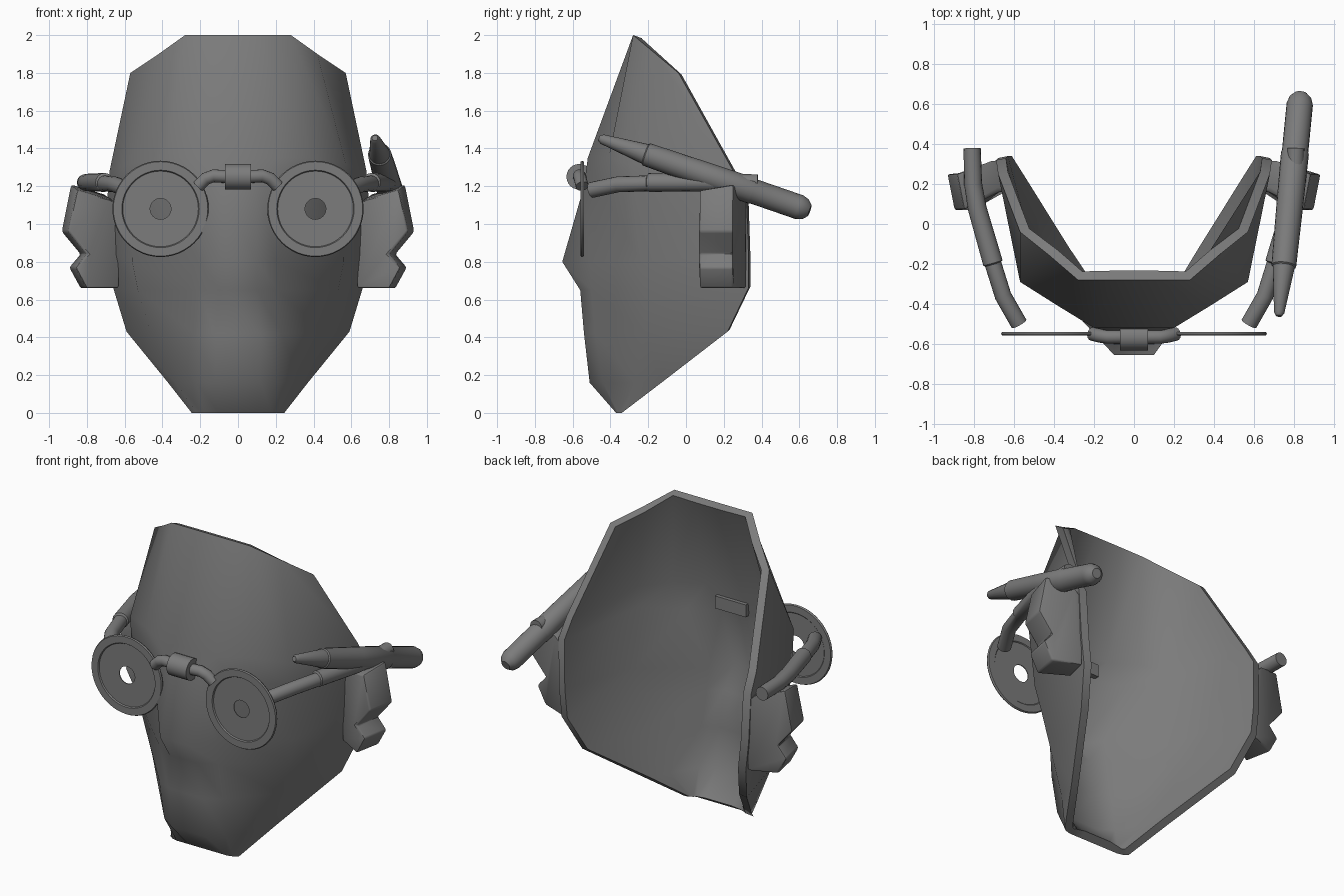
import bpy, bmesh, math
from mathutils import Vector

if "Cube" in bpy.data.objects:
    bpy.data.objects.remove(bpy.data.objects["Cube"], do_unlink=True)

grey = bpy.data.materials.new("dark_grey")
grey.use_nodes = True
colour = (0.2, 0.2, 0.2, 1)
grey.diffuse_color = colour
grey.node_tree.nodes["Principled BSDF"].inputs["Base Color"].default_value = colour


def build(name, verts, faces, angle=40, modifiers=(), fix_normals=True):
    mesh = bpy.data.meshes.new(name)
    mesh.from_pydata(verts, [], faces)
    if fix_normals:
        bm = bmesh.new()
        bm.from_mesh(mesh)
        bmesh.ops.recalc_face_normals(bm, faces=bm.faces)
        bm.to_mesh(mesh)
        bm.free()
    mesh.materials.append(grey)
    ob = bpy.data.objects.new(name, mesh)
    bpy.context.collection.objects.link(ob)
    bpy.ops.object.select_all(action='DESELECT')
    ob.select_set(True)
    bpy.context.view_layer.objects.active = ob
    for kind, settings in modifiers:
        mod = ob.modifiers.new(kind.lower(), kind)
        for key, value in settings.items():
            setattr(mod, key, value)
        bpy.ops.object.modifier_apply(modifier=mod.name)
    bpy.ops.object.shade_smooth_by_angle(angle=math.radians(angle))
    return ob


def tube(name, path, radii, sides=16):
    """Round tube through the points of a path, one radius per point."""
    pts = [Vector(p) for p in path]
    verts, faces = [], []
    for i, p in enumerate(pts):
        t = (pts[min(i + 1, len(pts) - 1)] - pts[max(i - 1, 0)]).normalized()
        u = t.cross(Vector((0, 0, 1))).normalized()
        v = u.cross(t)
        for k in range(sides):
            a = math.tau * k / sides
            verts.append(p + radii[i] * (math.cos(a) * u + math.sin(a) * v))
    for i in range(len(pts) - 1):
        for k in range(sides):
            n = (k + 1) % sides
            faces.append([i * sides + k, i * sides + n, (i + 1) * sides + n, (i + 1) * sides + k])
    last = (len(pts) - 1) * sides
    faces += [list(range(sides)), list(range(last, last + sides))]
    return build(name, verts, faces)


def flip(path, side):
    return [(side * x, y, z) for x, y, z in path]


# Face mask: rows from crown to chin, columns from nose edge to open rim
rows = [
    [(.1, -.28, 2), (.28, -.28, 2), (.42, -.16, 1.9), (.57, -.04, 1.8)],
    [(.2, -.52, 1.35), (.38, -.41, 1.35), (.57, -.29, 1.32), (.68, .25, 1.28)],
    [(.1, -.54, 1.2), (.3, -.44, 1.18), (.57, -.28, 1.18), (.69, .32, 1.16)],
    [(.1, -.655, .8), (.2, -.51, .8), (.56, -.24, .8), (.68, .33, .85)],
    [(.1, -.56, .65), (.21, -.5, .65), (.53, -.22, .65), (.66, .33, .66)],
    [(.12, -.54, .42), (.23, -.48, .42), (.46, -.22, .42), (.59, .22, .43)],
    [(.12, -.51, .16), (.22, -.44, .16), (.33, -.27, .16), (.37, -.13, .16)],
    [(.1, -.37, 0), (.18, -.37, 0), (.22, -.36, 0), (.245, -.34, 0)],
]
verts = [p for row in rows for p in flip(row[::-1], -1) + row]
faces = [[r * 8 + c, r * 8 + c + 8, r * 8 + c + 9, r * 8 + c + 1]
         for r in range(len(rows) - 1) for c in range(7)]
mask = build("face_mask", verts, faces, 50,
             [("SOLIDIFY", dict(thickness=.05, offset=-1))], fix_normals=False)

# Spectacle bridge
tube("bridge_clip", [(-.07, -.565, 1.25), (.07, -.565, 1.25)], [.068] * 2, 24)
box = [(x, y, z) for x in (-.11, .11) for y in (-.52, -.455) for z in (1.21, 1.29)]
build("bridge_mount", box, [(0, 1, 3, 2), (4, 6, 7, 5), (0, 4, 5, 1),
                            (2, 3, 7, 6), (0, 2, 6, 4), (1, 5, 7, 3)])

# Ear outline seen from the front
ear = [(.64, 1.1), (.7, 1.16), (.87, 1.21), (.92, .96), (.82, .84),
       (.88, .77), (.82, .66), (.65, .66)]


def lens(name, cx):
    """Flat disc with a central hole and a raised rim, lathed about y."""
    profile = [(.055, -.55), (.2, -.55), (.205, -.558), (.25, -.558), (.255, -.55),
               (.25, -.54), (.205, -.54), (.2, -.545), (.055, -.545)]
    sides, n = 48, len(profile)
    vs = [(cx + r * math.cos(math.tau * k / sides), y, 1.08 + r * math.sin(math.tau * k / sides))
          for k in range(sides) for r, y in profile]
    fs = [[k * n + j, k * n + (j + 1) % n, (k + 1) % sides * n + (j + 1) % n, (k + 1) % sides * n + j]
          for k in range(sides) for j in range(n)]
    build(name, vs, fs, 30)


for side, label in ((1, "left"), (-1, "right")):
    lens(label + "_lens", side * .41)
    # Wire from bridge to lens
    tube(label + "_bridge_wire", flip([(.05, -.565, 1.25), (.13, -.565, 1.255), (.17, -.56, 1.24),
                                       (.21, -.55, 1.2)], side), [.034] * 4)
    # Temple arm: thin front wire, thicker sleeve, hooked tail
    tube(label + "_temple_arm", flip([(.575, -.5, 1.18), (.655, -.36, 1.21), (.705, -.2, 1.215),
                                      (.706, -.195, 1.22), (.785, .08, 1.22), (.805, .2, 1.22),
                                      (.81, .38, 1.22)], side),
         [.042, .042, .042, .05, .047, .045, .043])
    # Ear: extruded outline, splayed outward toward the back
    n = len(ear)
    front = [(x - .02, .07 + .1 * (x < .75), z - .03 * (z > 1.15)) for x, z in ear]
    back = [(x + .015, .25 + .07 * (x < .75), z) for x, z in ear]
    caps = [list(range(n)), list(range(n, 2 * n))]
    walls = [[i, (i + 1) % n, (i + 1) % n + n, i + n] for i in range(n)]
    build(label + "_ear", flip(front + back, side), caps + walls, 35,
          [("BEVEL", dict(width=.012, segments=2))])

# Pen tucked behind the left ear, tip forward
tip, end = Vector((.725, -.46, 1.455)), Vector((.835, .655, 1.07))
stations = [(0, .015), (.015, .026), (.22, .055), (.225, .062), (.5, .067),
            (.73, .07), (.735, .066), (.95, .066), (.98, .055), (1, .03)]
tube("pen", [tip.lerp(end, t) for t, r in stations], [r for t, r in stations], 20)
